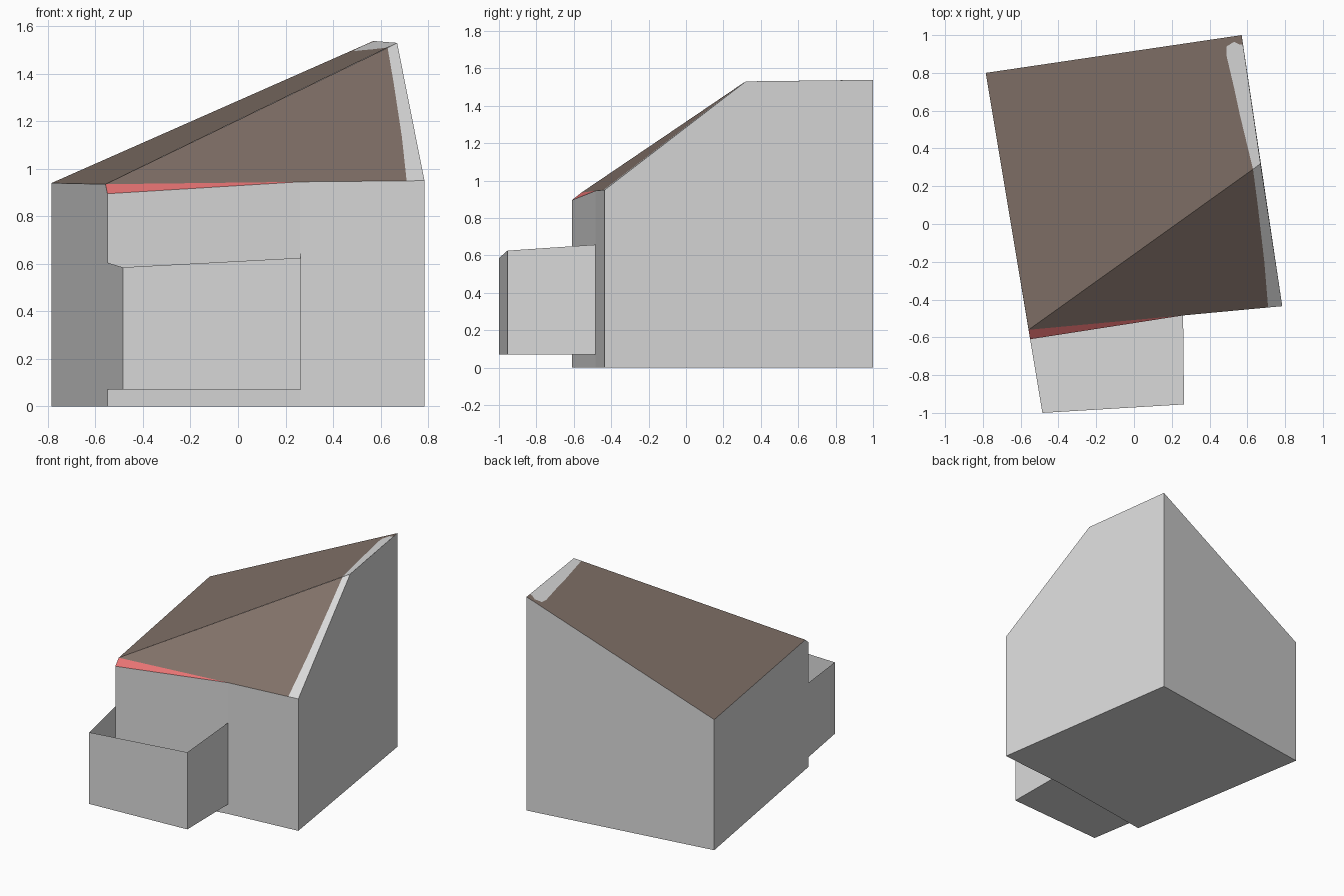
import bpy
from mathutils import Vector

if "Cube" in bpy.data.objects:
    bpy.data.objects.remove(bpy.data.objects["Cube"])


def material(name, rgb):
    m = bpy.data.materials.new(name)
    m.diffuse_color = (*rgb, 1)
    m.use_nodes = True
    m.node_tree.nodes["Principled BSDF"].inputs["Base Color"].default_value = m.diffuse_color
    return m


GREY = material("wall grey", (0.70, 0.70, 0.70))
BROWN = material("roof brown", (0.22, 0.165, 0.138))
RED = material("trim red", (0.84, 0.18, 0.18))


def part(name, polys, mat):
    """Flat-faced object from a few outward-facing polygons."""
    verts, faces = [], []
    for p in polys:
        faces.append(range(len(verts), len(verts) + len(p)))
        verts += [tuple(v) for v in p]
    me = bpy.data.meshes.new(name)
    me.from_pydata(verts, [], [list(f) for f in faces])
    me.materials.append(mat)
    ob = bpy.data.objects.new(name, me)
    bpy.context.collection.objects.link(ob)
    return ob


def at(p, z):
    return Vector((p[0], p[1], z))


def wall(top, z=0):
    """Vertical wall under a top line running left to right seen from outside."""
    return [at(top[0], z), at(top[-1], z)] + list(reversed(top))


def on_plane(a, b, c, pts):
    """Lift (x, y) points onto the plane through a, b, c."""
    n = (b - a).cross(c - a)
    return [at(p, a.z - (n.x * (p[0] - a.x) + n.y * (p[1] - a.y)) / n.z) for p in pts]


# Eave and ridge corners
back_l = Vector((-0.785, 0.80, 0.94))
back_r = Vector((0.57, 1.0, 1.538))
ridge = Vector((0.67, 0.32, 1.53))
front_r = Vector((0.785, -0.435, 0.95))
mid = Vector((0.26, -0.484, 0.945))
eave = Vector((-0.558, -0.56, 0.935))
front_l = Vector((-0.55, -0.61, 0.895))

# House walls and base
base = [at(p, 0) for p in (back_l, back_r, front_r, mid, front_l)]
part("house_walls", [
    wall([front_l, mid]), wall([mid, front_r]),
    wall([front_r, ridge, back_r]), wall([back_r, back_l]),
    wall([back_l, eave, front_l]), base], GREY)

# Roof slopes, each split along the bare grey verge
main_line = on_plane(back_l, eave, ridge, [
    (0.63, 0.29), (0.56, 0.58), (0.53, 0.72), (0.49, 0.89), (0.49, 0.94),
    (0.53, 0.965), (0.56, 0.95), (0.577, 0.95)])
hip_line = on_plane(eave, front_r, ridge, [
    (0.71, -0.442), (0.69, -0.2), (0.655, 0.1), (0.63, 0.29)])
part("main_roof", [[back_l, eave] + main_line + [back_r]], BROWN)
part("hip_roof", [[eave, mid] + hip_line], BROWN)
part("main_verge", [[ridge] + main_line[::-1]], GREY)
part("hip_verge", [[front_r, ridge] + hip_line[::-1]], GREY)
part("eave_trim", [[eave, front_l, mid]], RED)

# Open-topped front bay
bay = [at(front_l, 0.605), Vector((-0.485, -1.0, 0.585)),
       Vector((0.265, -0.955, 0.625)), at(mid, 0.657)]
floor = [at(p, 0.07) for p in reversed(bay)]
part("front_bay", [wall([a, b], 0.07) for a, b in zip(bay, bay[1:])] + [floor], GREY)
